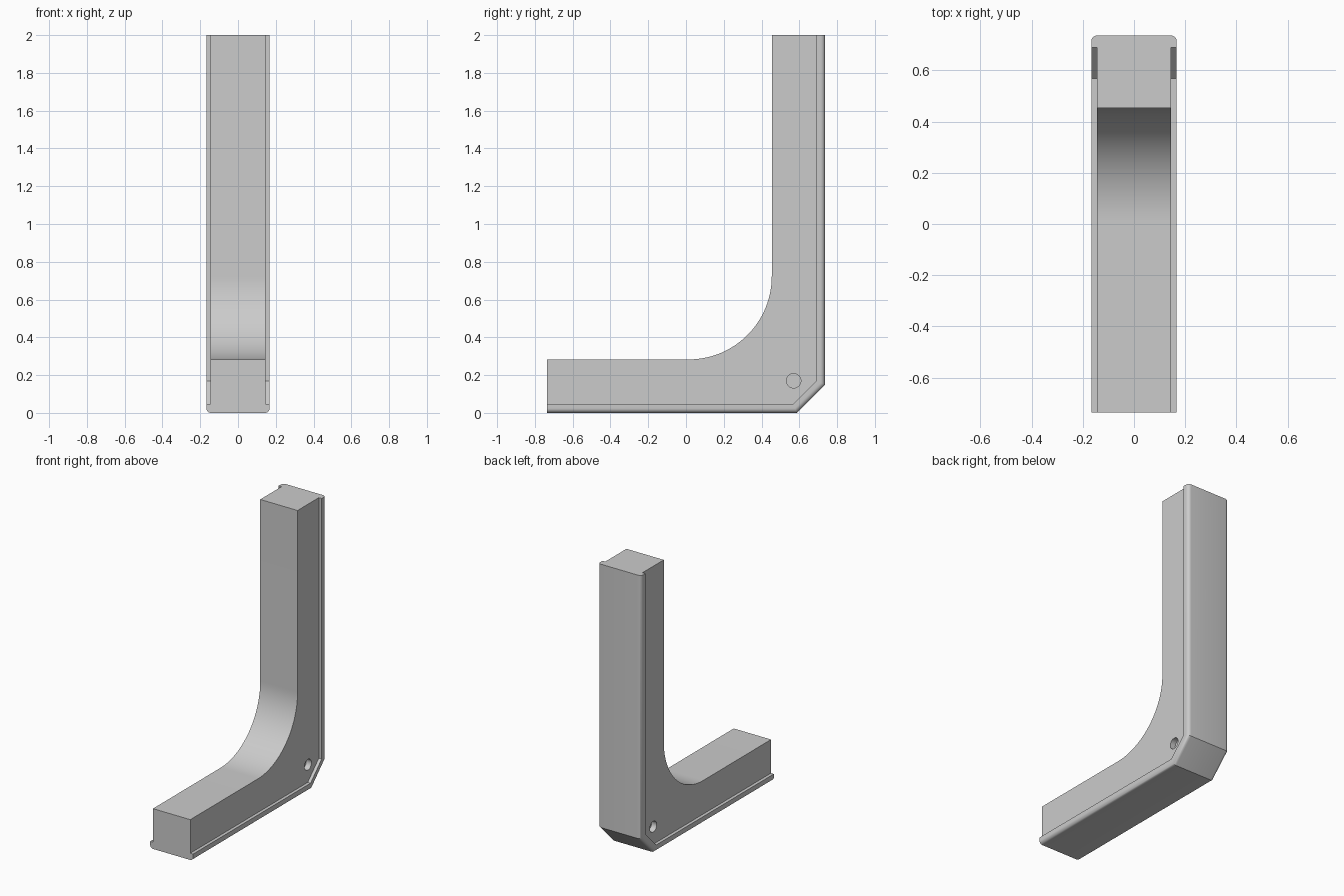
import bpy, bmesh
from math import sin, cos, pi, radians, sqrt

default = bpy.data.objects.get("Cube")
if default:
    bpy.data.objects.remove(default, do_unlink=True)

grey = bpy.data.materials.new("light grey")
grey.use_nodes = True
colour = (0.6, 0.6, 0.6, 1)
grey.diffuse_color = colour
grey.node_tree.nodes["Principled BSDF"].inputs["Base Color"].default_value = colour

BACK, FRONT, TOP = 0.737, -0.737, 2.0
BODY_HALF, RIM_HALF = 0.145, 0.167
RIM, CHAMFER, ARM, FILLET = 0.047, 0.15, 0.283, 0.44


def outline(inset):
    """Outer L path with its chamfered corner, moved inwards by inset."""
    cut = BACK - CHAMFER - inset * sqrt(2)
    back = BACK - inset
    return [(FRONT, inset), (cut + inset, inset), (back, back - cut), (back, TOP)]


def extrude(name, profile, half, bevel_path=None):
    """Extrude a (y, z) profile across x, rounding the edges along bevel_path."""
    bm = bmesh.new()
    face = bm.faces.new([bm.verts.new((-half, y, z)) for y, z in profile])
    result = bmesh.ops.extrude_face_region(bm, geom=[face])
    moved = [v for v in result["geom"] if isinstance(v, bmesh.types.BMVert)]
    bmesh.ops.translate(bm, verts=moved, vec=(2 * half, 0, 0))
    bmesh.ops.recalc_face_normals(bm, faces=bm.faces)
    if bevel_path:
        def on_path(v):
            return any(abs(v.co.y - y) + abs(v.co.z - z) < 1e-4 for y, z in bevel_path)
        edges = [e for e in bm.edges if all(on_path(v) for v in e.verts)
                 and abs(e.verts[0].co.x - e.verts[1].co.x) < 1e-4]
        bmesh.ops.bevel(bm, geom=edges, offset=0.024, segments=6, profile=0.5,
                        affect='EDGES', clamp_overlap=True)
    mesh = bpy.data.meshes.new(name)
    bm.to_mesh(mesh)
    bm.free()
    mesh.materials.append(grey)
    obj = bpy.data.objects.new(name, mesh)
    bpy.context.collection.objects.link(obj)
    return obj


def smooth(obj):
    bpy.ops.object.select_all(action='DESELECT')
    obj.select_set(True)
    bpy.context.view_layer.objects.active = obj
    bpy.ops.object.shade_smooth_by_angle(angle=radians(30))


# Bracket body with a curved inner corner
inner_y = BACK - ARM
steps = 32
fillet = [(inner_y - FILLET + FILLET * cos(a), ARM + FILLET - FILLET * sin(a))
          for a in (i * pi / 2 / steps for i in range(steps + 1))]
body = extrude("bracket_body",
               outline(RIM) + [(inner_y, TOP)] + fillet + [(FRONT, ARM)], BODY_HALF)

# Blind pin holes on both sides
for side in (-1, 1):
    bpy.ops.mesh.primitive_cylinder_add(vertices=40, radius=0.038, depth=0.08,
                                        location=(side * BODY_HALF, 0.57, 0.17),
                                        rotation=(0, pi / 2, 0))
    cutter = bpy.context.object
    cutter.name = "pin_hole_cutter"
    cutter.hide_render = True
    cutter.data.materials.append(grey)
    mod = body.modifiers.new("pin_hole", 'BOOLEAN')
    mod.object = cutter
    mod.solver = 'EXACT'
    bpy.context.view_layer.objects.active = body
    bpy.ops.object.modifier_apply(modifier=mod.name)
    bpy.data.objects.remove(cutter, do_unlink=True)
smooth(body)

# Wider rim along the back and underside, with rounded outer edges
rim = extrude("outer_rim", outline(0) + outline(RIM)[::-1], RIM_HALF, outline(0))
smooth(rim)
